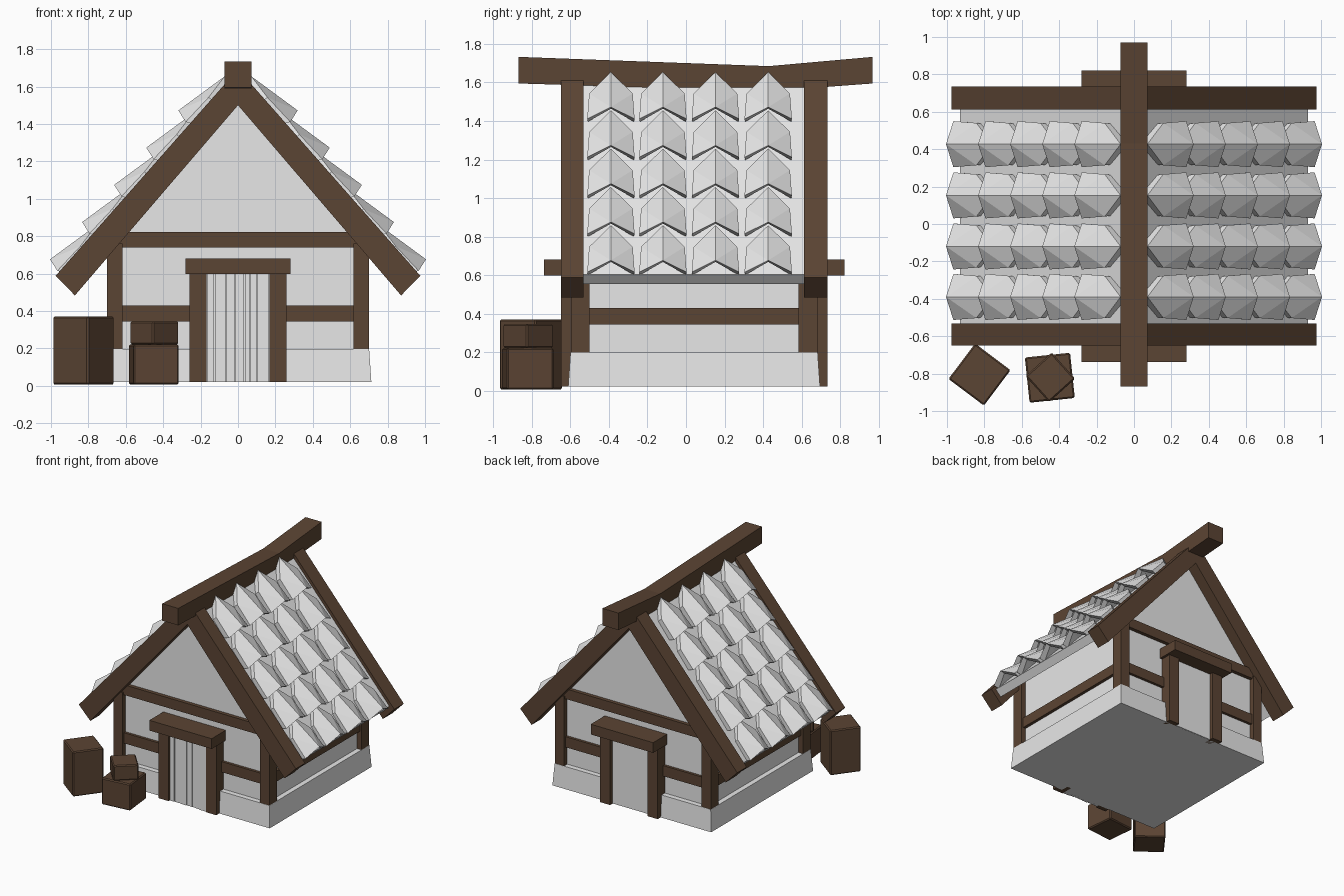
import bpy, bmesh, math, random
from mathutils import Vector

if "Cube" in bpy.data.objects:
    bpy.data.objects.remove(bpy.data.objects["Cube"])

random.seed(4)
CY = 0.042            # middle of the house in y


def material(name, rgb):
    m = bpy.data.materials.new(name)
    m.diffuse_color = (*rgb, 1)
    m.use_nodes = True
    m.node_tree.nodes["Principled BSDF"].inputs["Base Color"].default_value = m.diffuse_color
    return m


WOOD = material("brown wood", (0.105, 0.058, 0.033))
PLASTER = material("pale grey", (0.8, 0.8, 0.8))


def add(name, bm, mat):
    bmesh.ops.recalc_face_normals(bm, faces=bm.faces)
    me = bpy.data.meshes.new(name)
    bm.to_mesh(me)
    bm.free()
    me.materials.append(mat)
    ob = bpy.data.objects.new(name, me)
    bpy.context.collection.objects.link(ob)
    return ob


def box(name, x0, x1, y0, y1, z0, z1, mat, taper=0.0):
    bm = bmesh.new()
    bmesh.ops.create_cube(bm, size=1)
    for v in bm.verts:
        t = taper if v.co.z > 0 else 0
        v.co = ((x1 - t if v.co.x > 0 else x0 + t),
                (y1 - t if v.co.y > 0 else y0 + t),
                (z1 if v.co.z > 0 else z0))
    return add(name, bm, mat)


def prism(name, pts, y0, y1, mat):
    """Extrude an xz outline along y."""
    bm = bmesh.new()
    a = [bm.verts.new((x, y0, z)) for x, z in pts]
    b = [bm.verts.new((x, y1, z)) for x, z in pts]
    n = len(pts)
    bm.faces.new(a)
    bm.faces.new(b[::-1])
    for i in range(n):
        bm.faces.new((a[i], a[(i + 1) % n], b[(i + 1) % n], b[i]))
    return add(name, bm, mat)


# Stone footing and gabled walls
box("footing", -0.713, 0.713, -0.612, 0.696, 0.02, 0.197, PLASTER, 0.012)
prism("walls", [(-0.66, 0.19), (0.66, 0.19), (0.66, 0.79), (0, 1.55), (-0.66, 0.79)],
      CY - 0.6, CY + 0.6, PLASTER)

# Roof slabs and rake beams, one per slope
for sx, side in ((1, "right"), (-1, "left")):
    prism(side + "_roof_slab", [(sx * x, z) for x, z in
          ((0, 1.655), (0.93, 0.602), (0.883, 0.553), (0, 1.56))], -0.535, 0.615, PLASTER)
    for y0, y1, end in ((-0.65, -0.532, "front"), (0.613, 0.735, "back")):
        prism(f"{end}_{side}_rake_beam", [(sx * x, z) for x, z in
              ((0, 1.50), (0.872, 0.483), (0.975, 0.588), (0.06, 1.625), (0, 1.625))],
              y0, y1, WOOD)

# Sagging ridge beam
bm = bmesh.new()
rings = []
for y, lo, hi in ((-0.87, 1.595, 1.733), (0.43, 1.555, 1.685), (0.97, 1.595, 1.733)):
    rings.append([bm.verts.new(p) for p in
                  ((-0.072, y, lo), (0.072, y, lo), (0.072, y, hi), (-0.072, y, hi))])
for r, s in zip(rings, rings[1:]):
    for i in range(4):
        bm.faces.new((r[i], r[(i + 1) % 4], s[(i + 1) % 4], s[i]))
bm.faces.new(rings[0])
bm.faces.new(rings[-1])
add("ridge_beam", bm, WOOD)

# Folded pointed shingles: (along slope, across, height above slab)
TOP = [(0.30, 0, 0.035), (0.16, 0.113, 0.025), (-0.02, 0.123, 0.03),
       (0.0, 0, 0.10), (-0.02, -0.123, 0.03), (0.16, -0.113, 0.025)]
for sx, side in ((1, "right"), (-1, "left")):
    bm = bmesh.new()
    up = Vector((-0.662 * sx, 0, 0.75))
    out = Vector((0.75 * sx, 0, 0.662))
    for row in range(5):
        for cy in (-0.39, -0.12, 0.153, 0.427):
            foot = Vector((sx * (0.93 - 0.1715 * row), cy, 0.61 + 0.199 * row))

            def vert(s, w, h):
                return bm.verts.new(foot + up * s + out * h + Vector((0, w, 0)))
            t = [vert(*p) for p in TOP]
            b = [vert(s + (0.02 if i in (2, 3, 4) else 0), w * 0.97,
                      0.065 if i == 3 else -0.015) for i, (s, w, h) in enumerate(TOP)]
            for q in (t, b):
                bm.faces.new((q[0], q[1], q[3]))
                bm.faces.new((q[1], q[2], q[3]))
                bm.faces.new((q[0], q[3], q[5]))
                bm.faces.new((q[5], q[3], q[4]))
            for i in range(6):
                j = (i + 1) % 6
                bm.faces.new((t[i], t[j], b[j], b[i]))
    add(side + "_shingles", bm, PLASTER)

# Timber frame, repeated on the front and back
for sy, end in ((-1, "front"), (1, "back")):
    def span(a, b):
        return sorted((CY + sy * a, CY + sy * b))
    for sx, side in ((-1, "left"), (1, "right")):
        def wide(a, b):
            return sorted((sx * a, sx * b))
        box(f"{end}_{side}_corner_post", *wide(0.618, 0.70), *span(0.542, 0.64),
            0.19, 0.76, WOOD)
        box(f"{end}_{side}_rail", *wide(0.2, 0.63), *span(0.58, 0.622), 0.343, 0.428, WOOD)
        box(f"{end}_{side}_door_post", *wide(0.168, 0.26), *span(0.59, 0.692),
            0.02, 0.61, WOOD)
    box(end + "_tie_beam", -0.635, 0.635, *span(0.58, 0.63), 0.74, 0.822, WOOD)
    box(end + "_lintel", -0.28, 0.28, *span(0.59, 0.78), 0.597, 0.68, WOOD)
    box(end + "_door_panel", -0.17, 0.17, *span(0.58, 0.66), 0.021, 0.60, PLASTER)

# Side rails
for x0, x1, side in ((-0.685, -0.64, "left"), (0.64, 0.685, "right")):
    box(side + "_rail", x0, x1, -0.51, 0.59, 0.343, 0.428, WOOD)

# Uneven door planks
edges = [-0.168, -0.125, -0.065, -0.015, 0.035, 0.065, 0.1, 0.168]
for i, (a, b) in enumerate(zip(edges, edges[1:])):
    box(f"door_plank_{i + 1}", a + 0.002, b - 0.002, -0.634 - random.uniform(0, 0.012),
        -0.61, 0.021, 0.60, PLASTER)

# Wooden crates: centre, size, height range, turn in degrees
for name, cx, cy, s, z0, z1, turn in (
        ("tall_crate", -0.826, -0.805, 0.237, 0.006, 0.37, -37),
        ("low_crate", -0.45, -0.822, 0.243, 0.006, 0.222, 6),
        ("small_crate", -0.447, -0.82, 0.188, 0.222, 0.345, 42)):
    ob = box(name, -s / 2, s / 2, -s / 2, s / 2, z0, z1, WOOD)
    ob.location = (cx, cy, 0)
    ob.rotation_euler.z = math.radians(turn)
    bev = ob.modifiers.new("worn_edges", "BEVEL")
    bev.width = 0.008
    bev.segments = 1
